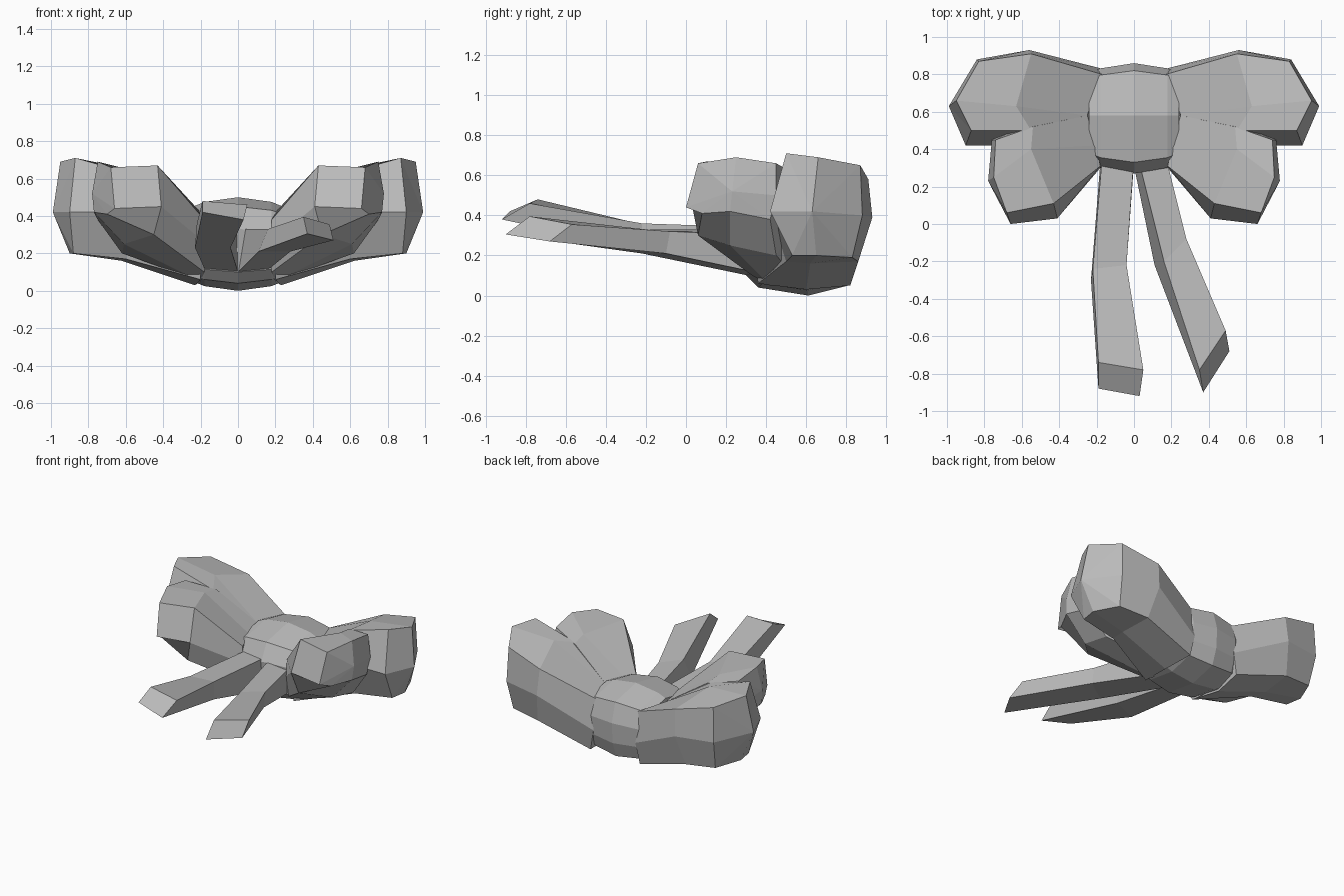
import bpy
import bmesh
from mathutils import Vector

default_cube = bpy.data.objects.get("Cube")
if default_cube:
    bpy.data.objects.remove(default_cube, do_unlink=True)

# Single grey ribbon material
GREY = (0.5, 0.5, 0.5, 1.0)
ribbon_grey = bpy.data.materials.new("ribbon_grey")
ribbon_grey.use_nodes = True
ribbon_grey.diffuse_color = GREY
shader = ribbon_grey.node_tree.nodes["Principled BSDF"]
shader.inputs["Base Color"].default_value = GREY
shader.inputs["Roughness"].default_value = 0.8


def loft_object(name, rings, tip=None, side=1):
    """Bridge closed rings of points into a faceted solid.

    The last ring is fanned to the tip point when one is given.
    Side -1 builds the part mirrored across x.
    """
    bm = bmesh.new()

    def add_vertex(point):
        x, y, z = point
        return bm.verts.new((x * side, y, z))

    loops = [[add_vertex(point) for point in ring] for ring in rings]
    count = len(loops[0])
    for first, second in zip(loops, loops[1:]):
        for i in range(count):
            j = (i + 1) % count
            bm.faces.new((first[i], first[j], second[j], second[i]))
    bm.faces.new(loops[0])
    if tip:
        point = add_vertex(tip)
        for i in range(count):
            bm.faces.new((loops[-1][i], loops[-1][(i + 1) % count], point))
    else:
        bm.faces.new(loops[-1])
    bmesh.ops.recalc_face_normals(bm, faces=bm.faces[:])

    mesh = bpy.data.meshes.new(name)
    bm.to_mesh(mesh)
    bm.free()
    mesh.materials.append(ribbon_grey)
    loft = bpy.data.objects.new(name, mesh)
    bpy.context.collection.objects.link(loft)
    return loft


# Each loop ring runs: back top, middle top, front top, front middle,
# front bottom, middle bottom, back bottom, back middle
large_loop_rings = [
    [(.17, .80, .42), (.25, .58, .43), (.2, .36, .41), (.2, .33, .25),
     (.2, .36, .06), (.23, .6, .03), (.2, .82, .05), (.17, .83, .2)],
    [(.55, .91, .58), (.63, .63, .66), (.55, .5, .62), (.56, .42, .42),
     (.6, .5, .17), (.62, .62, .16), (.6, .86, .17), (.56, .93, .39)],
    [(.83, .87, .65), (.95, .66, .69), (.87, .5, .71), (.9, .42, .42),
     (.88, .53, .2), (.9, .65, .2), (.82, .83, .19), (.84, .88, .4)],
]
small_loop_rings = [
    [(.25, .58, .43), (.2, .42, .42), (.18, .31, .38), (.18, .3, .26),
     (.18, .33, .1), (.2, .42, .05), (.2, .58, .06), (.2, .6, .25)],
    [(.54, .52, .62), (.55, .4, .64), (.43, .11, .67), (.41, .03, .45),
     (.45, .06, .3), (.61, .22, .25), (.62, .45, .2), (.55, .55, .4)],
    [(.74, .45, .66), (.75, .25, .69), (.68, .06, .66), (.66, .0, .44),
     (.7, .08, .41), (.77, .22, .42), (.75, .42, .38), (.76, .45, .5)],
]

# Two pairs of puffed loops
for label, side in (("left", 1), ("right", -1)):
    loft_object(label + "_large_loop", large_loop_rings,
                tip=(.99, .63, .42), side=side)
    loft_object(label + "_small_loop", small_loop_rings,
                tip=(.78, .23, .52), side=side)

# Barrel-shaped centre knot: one outline, shrunk towards both ends
knot_profile = [
    (.27, .33), (.33, .45), (.58, .5), (.82, .45), (.86, .31),
    (.85, .16), (.81, .05), (.61, .0), (.36, .04), (.3, .1),
]
knot_centre = Vector((.58, .25))
knot_rings = []
for x, scale in ((-.24, .8), (-.18, .9), (0, 1), (.18, .9), (.24, .8)):
    ring = []
    for point in knot_profile:
        y, z = knot_centre + (Vector(point) - knot_centre) * scale
        ring.append((x, y, z))
    knot_rings.append(ring)
loft_object("centre_knot", knot_rings)

# Hanging tails: each ring runs top right, top left, bottom left,
# bottom right, and the end is cut on a slant
loft_object("right_tail", [
    [(-.17, .36, .34), (.0, .36, .34), (.0, .33, .1), (-.18, .33, .12)],
    [(-.22, -.24, .36), (-.04, -.22, .36),
     (-.04, -.22, .23), (-.23, -.3, .23)],
    [(-.19, -.74, .48), (.05, -.78, .46),
     (.03, -.92, .38), (-.19, -.88, .42)],
])
loft_object("left_tail", [
    [(.02, .36, .33), (.17, .36, .3), (.17, .33, .12), (.0, .31, .1)],
    [(.16, -.2, .33), (.28, -.08, .32),
     (.28, -.1, .21), (.11, -.22, .21)],
    [(.35, -.78, .395), (.49, -.57, .355),
     (.51, -.68, .27), (.37, -.9, .305)],
])
